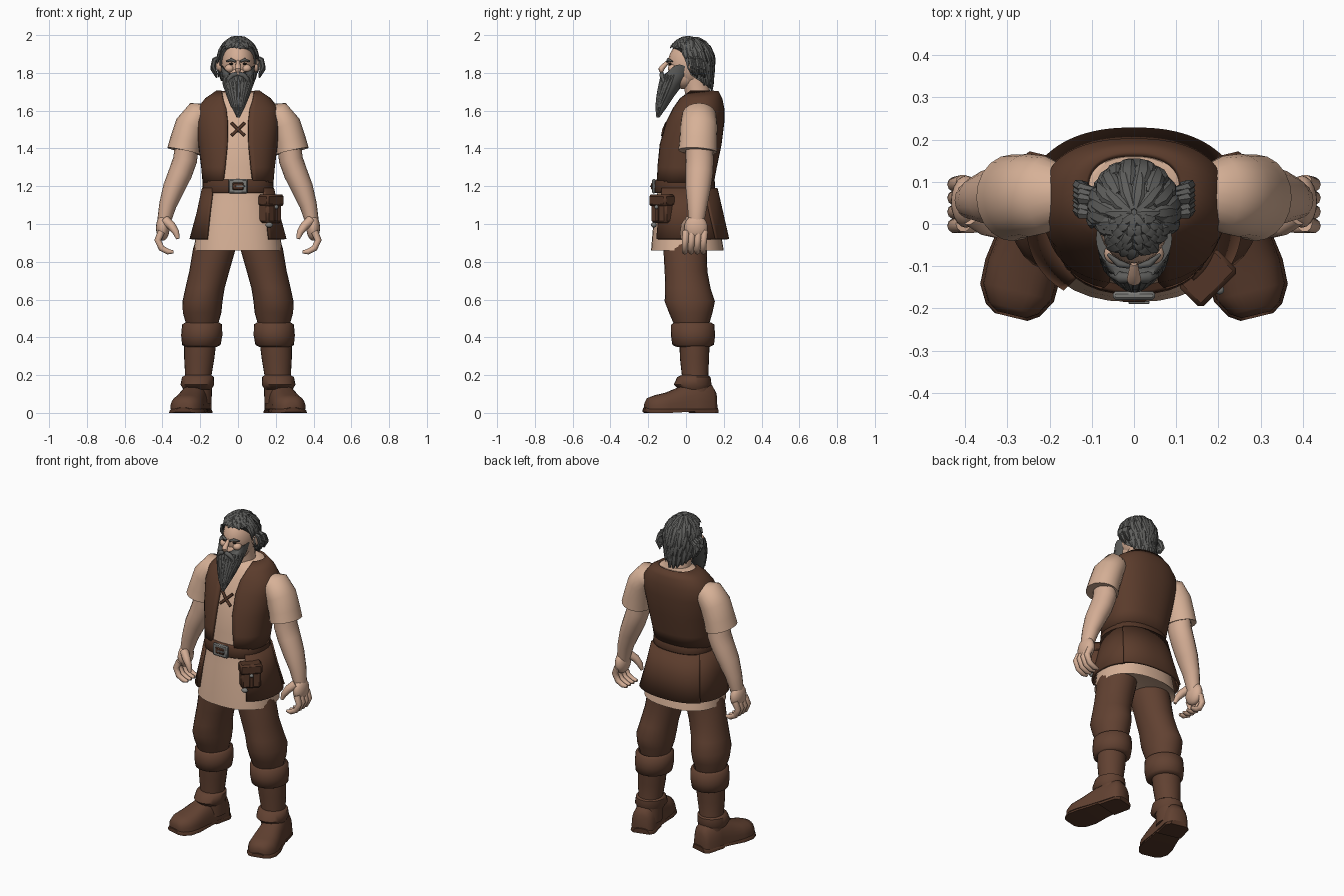
import bpy, bmesh, math, random
from math import sin, cos, pi
from mathutils import Vector, Matrix

random.seed(4)
if "Cube" in bpy.data.objects:
    bpy.data.objects.remove(bpy.data.objects["Cube"])


def material(name, *rgb):
    m = bpy.data.materials.new(name)
    m.use_nodes = True
    m.diffuse_color = (*rgb, 1)
    m.node_tree.nodes["Principled BSDF"].inputs["Base Color"].default_value = (*rgb, 1)
    return m


skin = material("skin", .66, .42, .30)
cloth = material("tan cloth", .68, .44, .31)
leather = material("brown leather", .105, .045, .025)
trouser = material("brown trouser", .12, .053, .031)
dark = material("dark leather", .085, .036, .02)
grey = material("grey hair", .11, .11, .105)
iron = material("iron", .2, .2, .19)
black = material("eye dark", .02, .015, .012)


def finish(bm, name, mat, mirror=False, thick=0, sub=0, bevel=0, angle=50):
    bmesh.ops.recalc_face_normals(bm, faces=bm.faces)
    me = bpy.data.meshes.new(name)
    bm.to_mesh(me)
    bm.free()
    me.materials.append(mat)
    ob = bpy.data.objects.new(name, me)
    bpy.context.collection.objects.link(ob)
    bpy.ops.object.select_all(action='DESELECT')
    ob.select_set(True)
    bpy.context.view_layer.objects.active = ob
    bpy.ops.object.shade_smooth_by_angle(angle=math.radians(angle))
    if thick:
        mod = ob.modifiers.new("thickness", 'SOLIDIFY')
        mod.thickness, mod.offset = thick, 0
    if bevel:
        ob.modifiers.new("bevel", 'BEVEL').width = bevel
    if sub:
        ob.modifiers.new("smooth", 'SUBSURF').levels = sub
        ob.modifiers["smooth"].render_levels = sub
    if mirror:
        ob.modifiers.new("mirror", 'MIRROR')
    return ob


def loft(name, mat, *skins, closed=True, **kw):
    """Join each list of rings into one surface."""
    bm = bmesh.new()
    for rings in skins:
        rows = [[bm.verts.new(p) for p in r] for r in rings]
        n = len(rows[0])
        for a, b in zip(rows, rows[1:]):
            for i in range(n if closed else n - 1):
                j = (i + 1) % n
                bm.faces.new((a[i], a[j], b[j], b[i]))
        if closed:
            bm.faces.new(rows[0])
            bm.faces.new(rows[-1])
    return finish(bm, name, mat, **kw)


def tube(path, radii, ref=(0, 1, 0), flat=1, n=16):
    """Rings following a path; ref is the direction scaled by flat."""
    pts = [Vector(p) for p in path]
    rings = []
    for i, p in enumerate(pts):
        t = (pts[min(i + 1, len(pts) - 1)] - pts[max(i - 1, 0)]).normalized()
        u = Vector(ref).cross(t).normalized()
        v = t.cross(u)
        rings.append([p + u * radii[i] * cos(k * 2 * pi / n) + v * radii[i] * flat * sin(k * 2 * pi / n)
                      for k in range(n)])
    return rings


def spow(v, p):
    return math.copysign(abs(v) ** p, v)


def oval(z, y0, y1, rx, t, scale=1, p=.85):
    cy, ry = (y0 + y1) / 2, (y1 - y0) / 2 * scale
    return Vector((rx * scale * spow(sin(t), p), cy - ry * spow(cos(t), p), z))


def full(rows, scale=1, n=32, p=.85):
    return [[oval(*r, 2 * pi * k / n, scale, p) for k in range(n)] for r in rows]


def panel(rows, starts, ends, n=28):
    return [[oval(*r, a + (b - a) * k / n) for k in range(n + 1)] for r, a, b in zip(rows, starts, ends)]


def ball(name, mat, centre, size, mirror=False):
    bm = bmesh.new()
    bmesh.ops.create_uvsphere(bm, u_segments=20, v_segments=14, radius=1,
                              matrix=Matrix.Translation(centre) @ Matrix.Diagonal((*size, 1)))
    return finish(bm, name, mat, mirror)


def box(name, mat, centre, size, turn=0, bevel=.006):
    bm = bmesh.new()
    bmesh.ops.create_cube(bm, size=1, matrix=Matrix.Translation(centre) @ Matrix.Rotation(turn, 4, 'Z')
                          @ Matrix.Diagonal((*size, 1)))
    return finish(bm, name, mat, bevel=bevel, angle=30)


# Tunic and open waistcoat share one torso profile: z, front y, back y, half width
torso = [(1.22, -.155, .14, .18), (1.3, -.15, .155, .187), (1.42, -.135, .18, .202), (1.54, -.1, .195, .216),
         (1.61, -.065, .195, .208), (1.66, -.035, .185, .168), (1.7, .005, .165, .11)]
hem = [(.885, -.15, .17, .2), (.86, -.185, .2, .235), (.98, -.175, .18, .218), (1.1, -.16, .15, .19)]
loft("tunic", cloth, full(hem) + full(torso, .93))
gaps = [.078, .068, .056, .054, .062, .078, .085]
start = [math.asin((g / r[3]) ** (1 / .85)) for g, r in zip(gaps, torso)]
loft("waistcoat", leather, panel(torso, start, [2 * pi - a for a in start], 44), closed=False, thick=.016)
loft("tunic_laces", dark, *[tube([(-.035 * s, -.124, 1.468), (0, -.118, 1.5), (.035 * s, -.103, 1.535)],
                                 [.008] * 3, n=8) for s in (1, -1)])

# Belt, buckle and hanging leather panels
loft("belt", dark, full([(1.165, -.163, .15, .184), (1.172, -.168, .155, .189),
                         (1.228, -.165, .152, .187), (1.236, -.158, .146, .182)]))
box("buckle", iron, (0, -.17, 1.2), (.1, .02, .075))
box("buckle_centre", dark, (0, -.177, 1.2), (.062, .016, .04))
box("buckle_pin", iron, (.012, -.186, 1.2), (.05, .008, .01), bevel=.002)
flap = [(1.19, -.16, .15, .184), (1.06, -.178, .18, .212), (.92, -.187, .212, .25)]
loft("side_panels", leather, panel(flap, (.75, .72, .65), (2.2, 2.25, 2.3)),
     closed=False, thick=.014, mirror=True)
back = [(z, a, b + .01, w + .006) for z, a, b, w in flap]
loft("back_panel", leather, panel(back, (2.15, 2.2, 2.25), (4.13, 4.08, 4.03)), closed=False, thick=.014)

# Pouch on the left hip
turn = pi / 4
box("pouch", leather, (.172, -.125, 1.075), (.115, .07, .14), turn, .012)
box("pouch_flap", dark, (.175, -.128, 1.125), (.128, .08, .06), turn, .01)
box("pouch_strap", dark, (.2, -.153, 1.07), (.022, .008, .11), turn, .002)
ball("pouch_clasp", iron, (.203, -.156, 1.09), (.011, .011, .011))
ball("pouch_stud", iron, (.165, -.17, .995), (.02, .015, .014))

# Arms, sleeves and hands
loft("sleeves", cloth, tube([(.15, .07, 1.585), (.21, .07, 1.575), (.25, .068, 1.52), (.275, .065, 1.44),
                             (.288, .062, 1.385), (.285, .062, 1.395)],
                            [.05, .078, .084, .085, .088, .06], flat=1.17, n=20), mirror=True, angle=60)
loft("arms", skin, tube([(.27, .07, 1.43), (.28, .072, 1.34), (.305, .07, 1.27), (.34, .064, 1.19),
                         (.372, .06, 1.1), (.388, .056, 1.03), (.395, .054, .98)],
                        [.062, .064, .063, .058, .046, .038, .03], flat=1.15), mirror=True)
ball("palms", skin, (.398, .053, .98), (.036, .062, .068), True)
fingers = [tube([(.405, y, .96), (.425, y - .004, .915), (.405, y - .006, .872), (.37, y - .006, .853),
                 (.342, y - .006, .852)], [.019, .018, .0165, .015, .008], n=10) for y in (.0, .033, .066, .098)]
thumb = tube([(.385, .02, 1.02), (.352, -.005, .99), (.328, -.015, .955), (.318, -.02, .922)],
             [.026, .023, .018, .009], n=10)
loft("fingers", skin, *fingers, thumb, mirror=True)


# Trouser legs and boots, as horizontal ovals: z, x, y, half width, half depth
def stack(rows, n=24):
    return [[(x + a * cos(2 * pi * k / n), y + b * sin(2 * pi * k / n), z) for k in range(n)]
            for z, x, y, a, b in rows]


loft("trouser_legs", trouser, stack([(1.0, .1, .0, .095, .12), (.87, .125, -.005, .113, .115),
     (.75, .152, 0, .106, .113), (.66, .175, .01, .104, .12), (.59, .188, .02, .106, .133),
     (.53, .19, .025, .102, .115), (.46, .19, .03, .082, .09)]), mirror=True)
loft("boot_cuffs", trouser, stack([(.46, .19, .035, .07, .08), (.478, .19, .035, .09, .098),
     (.468, .19, .036, .106, .114), (.41, .192, .037, .109, .117), (.36, .194, .038, .102, .11),
     (.348, .195, .038, .08, .085)]), mirror=True, angle=60)
loft("boot_shafts", trouser, stack([(.37, .2, .045, .085, .08), (.29, .205, .045, .08, .077),
     (.2, .21, .048, .07, .07), (.12, .212, .055, .074, .078), (.05, .21, .06, .07, .08)]), mirror=True)
loft("ankle_folds", trouser, stack([(.2, .21, .045, .068, .068), (.19, .212, .042, .084, .088),
     (.15, .215, .035, .089, .1), (.125, .215, .04, .075, .08)]), mirror=True)


def foot(rows, n=14):
    """Vertical arches from heel to toe along an outward turned line."""
    heel, along = Vector((.2, .155, 0)), Vector((.09, -.37, 0))
    side = Vector((.97, .236, 0))
    return [[heel + along * t + side * w * spow(cos(pi * k / n), .75) + Vector((0, 0, z + h * sin(pi * k / n) ** .8))
             for k in range(n + 1)] for t, w, z, h in rows]


loft("boot_feet", trouser, foot([(.0, .045, .02, .09), (.06, .068, .02, .13), (.3, .072, .02, .15),
     (.5, .077, .02, .12), (.7, .086, .02, .088), (.85, .084, .02, .075), (.96, .06, .02, .06),
     (1, .035, .02, .035)]), mirror=True, angle=60)
loft("boot_soles", dark, foot([(-.015, .05, 0, .03), (.05, .072, 0, .035), (.33, .074, 0, .035),
     (.34, .074, .008, .027), (.5, .08, .004, .03), (.7, .092, 0, .032), (.86, .09, 0, .032),
     (.97, .066, 0, .03), (1.015, .04, .004, .024)]), mirror=True, angle=40)

# Head and face
loft("neck", skin, tube([(0, .075, 1.6), (0, .065, 1.68), (0, .045, 1.78)], [.078, .066, .066]))
ball("head", skin, (0, .02, 1.85), (.088, .115, .125))
ball("jaw", skin, (0, -.015, 1.785), (.07, .085, .07))
ball("cheeks", skin, (.045, -.07, 1.823), (.026, .026, .022), True)
loft("nose", skin, tube([(0, -.088, 1.868), (0, -.112, 1.842), (0, -.138, 1.818), (0, -.122, 1.803)],
                        [.009, .013, .02, .014], (1, 0, 0), n=10), sub=1)
ball("eyes", black, (.034, -.083, 1.848), (.013, .009, .006), True)
loft("eyebrows", grey, tube([(.012, -.1, 1.86), (.036, -.094, 1.87), (.062, -.072, 1.86)],
                            [.006, .009, .004], n=8), mirror=True)
ball("ears", skin, (.098, .035, 1.84), (.018, .03, .036), True)

# Beard with strands, and moustache
chin = [(1.79, -.132, .03, .085), (1.74, -.14, -.015, .076), (1.68, -.152, -.06, .056),
        (1.62, -.16, -.1, .034), (1.565, -.156, -.14, .008)]
beard = full(chin, p=1)
top = [oval(1.772 + .072 * sin(2 * pi * k / 32) ** 2, -.118, .05, .09, 2 * pi * k / 32, p=1) for k in range(32)]
loft("beard", grey, [top] + beard)
strands = []
for k in range(-6, 7):
    a = k * .24
    path = [oval(*r, a + random.uniform(-.08, .08), p=1) for r in chin[:random.choice((4, 5, 5))]]
    strands.append(tube(path, [.004, .013, .011, .007, .003], (sin(a), -cos(a), 0), .45, 6))
loft("beard_strands", grey, *strands, angle=30)
loft("moustache", grey, tube([(.004, -.128, 1.796), (.03, -.128, 1.788), (.05, -.118, 1.765), (.056, -.118, 1.73)],
                             [.011, .014, .011, .004], n=8), mirror=True)


# Hair: a cap with a shaped hairline, covered by overlapping locks
def scalp(a, s, lift=0):
    drop = max(0, s - pi / 2)
    r = sin(min(s, pi / 2)) * (1 - .07 * drop)
    return Vector(((.1 + lift) * r * sin(a), .025 - (.118 + lift) * r * cos(a),
                   1.865 + (.12 + lift) * cos(min(s, pi / 2)) - .1 * drop))


def hairline(a):
    c = cos(a)
    if c > .45:
        return .95
    return 2.3 - 3 * c if c > 0 else 2.3 - .75 * c


loft("hair_cap", grey, [[scalp(2 * pi * k / 48, .03 + hairline(2 * pi * k / 48) * j / 14) for k in range(48)]
                        for j in range(15)])
locks = []
for tier in range(5):
    count = 9 + 5 * min(tier, 3)
    for k in range(count):
        a = 2 * pi * (k + .5 * (tier % 2)) / count + random.uniform(-.08, .08)
        end = hairline(a)
        s0 = end * (.03 + .17 * tier)
        s1 = min(s0 + end * random.uniform(.3, .42), end + .18)
        twist = random.uniform(.05, .3) * (1 if sin(a) > 0 else -1)
        path = [scalp(a + twist * f, s0 + (s1 - s0) * f, .004 + .006 * f) for f in (0, .3, .65, 1)]
        width = .02 if tier else .016
        locks.append(tube(path, [width * .5, width, width * .85, .004],
                          path[1] - Vector((0, .025, 1.85)), .42, 6))
loft("hair_locks", grey, *locks, angle=30)
curls = []
for k in range(6):
    y, z = .02 + .012 * k, 1.875 - .008 * (k % 3)
    curls.append(tube([(.095, y, z + .012), (.124, y + .005, z - .005), (.132, y + .012, z - .04),
                       (.112, y + .016, z - .085)], [.008, .014, .014, .004], n=6))
loft("ear_curls", grey, *curls, mirror=True, angle=30)
